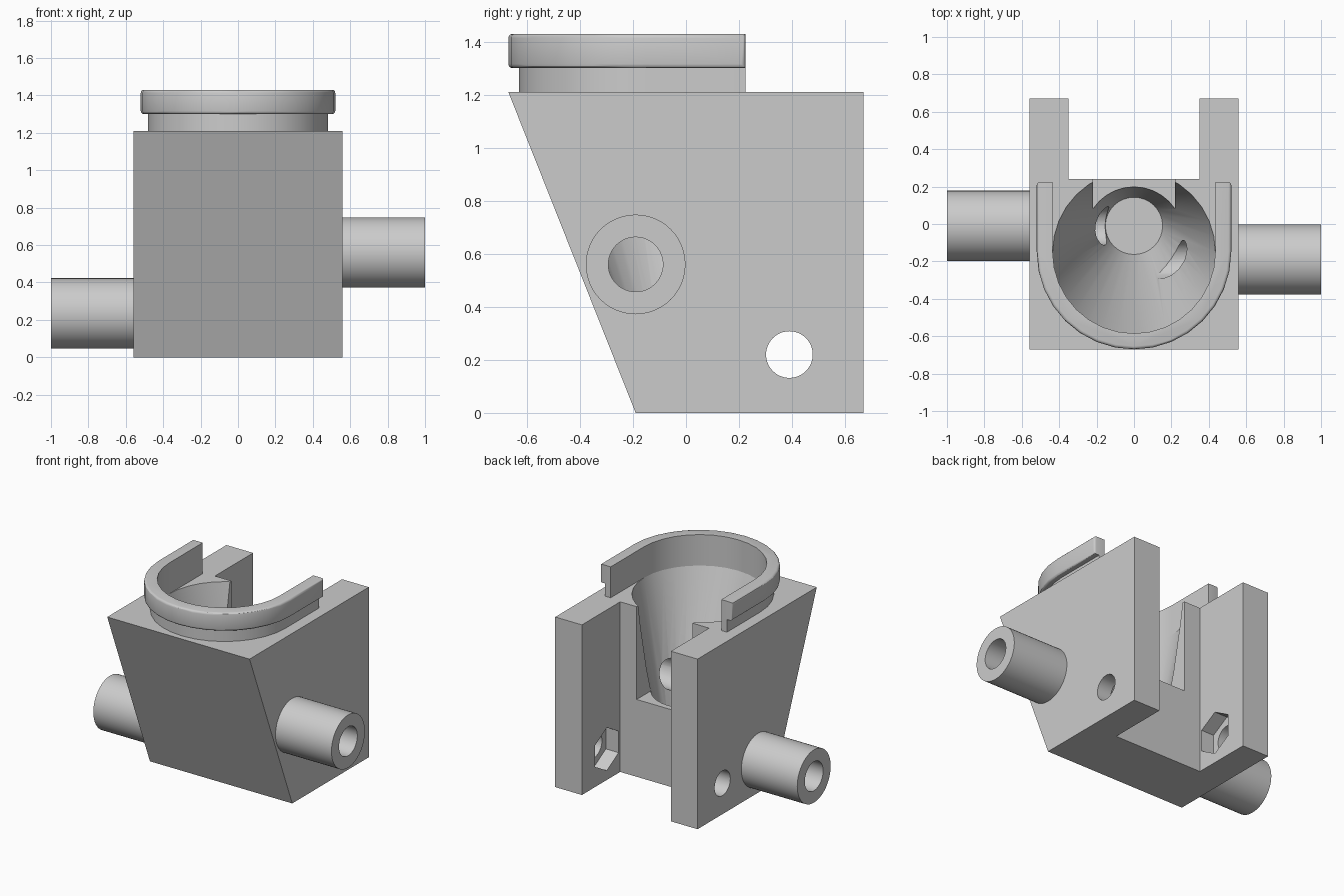
import bpy, bmesh, math
from mathutils import Vector

if "Cube" in bpy.data.objects:
    bpy.data.objects.remove(bpy.data.objects["Cube"], do_unlink=True)

grey = bpy.data.materials.new("light_grey")
grey.use_nodes = True
grey.diffuse_color = (0.6, 0.6, 0.6, 1)
grey.node_tree.nodes["Principled BSDF"].inputs["Base Color"].default_value = (0.6, 0.6, 0.6, 1)

HALF, TOP, BACK = 0.56, 1.21, 0.67
RING_Y, BORE = -0.15, 0.435


def prism(name, points, sweep, edit=None):
    """Extrude a flat outline along a vector."""
    bm = bmesh.new()
    face = bm.faces.new([bm.verts.new(p) for p in points])
    geom = bmesh.ops.extrude_face_region(bm, geom=[face])["geom"]
    end = [v for v in geom if isinstance(v, bmesh.types.BMVert)]
    bmesh.ops.translate(bm, verts=end, vec=Vector(sweep))
    if edit:
        edit(bm, end)
    bmesh.ops.recalc_face_normals(bm, faces=bm.faces[:])
    mesh = bpy.data.meshes.new(name)
    bm.to_mesh(mesh)
    bm.free()
    mesh.materials.append(grey)
    ob = bpy.data.objects.new(name, mesh)
    bpy.context.collection.objects.link(ob)
    return ob


def rod(name, x0, x1, y, z, r, sides=48):
    """Prism along x with a regular outline, one corner pointing up."""
    turns = [math.tau * i / sides for i in range(sides)]
    return prism(name, [(x0, y + r * math.sin(a), z + r * math.cos(a)) for a in turns],
                 (x1 - x0, 0, 0))


def box(name, x, y0, y1, z0, z1):
    return prism(name, [(-x, y0, z0), (x, y0, z0), (x, y1, z0), (-x, y1, z0)],
                 (0, 0, z1 - z0))


def cut(ob, cutters):
    for c in cutters:
        c.hide_render = True
        mod = ob.modifiers.new("cut", "BOOLEAN")
        mod.operation, mod.solver, mod.object = "DIFFERENCE", "EXACT", c
    bpy.context.view_layer.update()
    graph = bpy.context.evaluated_depsgraph_get()
    mesh = bpy.data.meshes.new_from_object(ob.evaluated_get(graph))
    ob.modifiers.clear()
    ob.data = mesh


def half_arc(r, steps=16):
    """U-shaped path open to the back."""
    arc = [(r * math.cos(a), RING_Y - r * math.sin(a))
           for a in (math.pi * i / steps for i in range(steps + 1))]
    return [(r, 0.225)] + arc + [(-r, 0.225)]


def u_ring(name, r, z0, z1, edit=None):
    outline = half_arc(r) + half_arc(BORE)[::-1]
    return prism(name, [(x, y, z0) for x, y in outline], (0, 0, z1 - z0), edit)


# Wedge-fronted block
body = prism("body", [(-HALF, -0.67, TOP), (-HALF, -0.19, 0), (-HALF, BACK, 0),
                      (-HALF, BACK, TOP)], (2 * HALF, 0, 0))

# Offset funnel: a round floor widening to the bore at the top
FLOOR, FLOOR_R, FLOOR_Y = 0.125, 0.153, -0.01


def flare(bm, end):
    grow = 1.03
    for v in end:
        ux, uy = v.co.x / FLOOR_R, (v.co.y - FLOOR_Y) / FLOOR_R
        r = FLOOR_R + (BORE - FLOOR_R) * grow
        v.co = (ux * r, FLOOR_Y + (RING_Y - FLOOR_Y) * grow + uy * r,
                FLOOR + (TOP - FLOOR) * grow)


funnel = prism("funnel_cutter",
               [(FLOOR_R * math.sin(math.tau * i / 32),
                 FLOOR_Y + FLOOR_R * math.cos(math.tau * i / 32), FLOOR) for i in range(32)],
               (0, 0, 1), flare)

# Cutters for the rear slot, notch, pipe bores, bolt hole and nut pockets
slot = box("slot_cutter", 0.35, 0.24, 0.8, -0.1, 1.4)
notch = box("notch_cutter", 0.22, 0.0, 0.3, 0.55, 1.4)
bore_left = rod("left_bore_cutter", 0, 1.1, -0.19, 0.56, 0.103)
bore_right = rod("right_bore_cutter", -1.1, 0, -0.01, 0.235, 0.103)
bolt = rod("bolt_cutter", -0.8, 0.8, 0.39, 0.22, 0.088)
nuts = rod("nut_cutter", -0.45, 0.45, 0.39, 0.22, 0.153, 6)
cutters = [funnel, slot, notch, bore_left, bore_right, bolt, nuts]
cut(body, cutters)

# Side pipes
pipe_left = rod("left_pipe", HALF - 0.01, 1, -0.19, 0.56, 0.188)
cut(pipe_left, [bore_left])
pipe_right = rod("right_pipe", -1, 0.01 - HALF, -0.01, 0.235, 0.188)
cut(pipe_right, [bore_right])


# Collar and rounded rim around the funnel mouth
def round_outside(bm, end):
    outer = {v for v in bm.verts
             if Vector((v.co.x, min(v.co.y - RING_Y, 0))).length > 0.5}
    edges = [e for e in bm.edges if set(e.verts) <= outer and
             (abs(e.verts[0].co.z - e.verts[1].co.z) < 0.01
              or min(v.co.y for v in e.verts) > 0.2)]
    bmesh.ops.bevel(bm, geom=edges, offset=0.016, segments=3, profile=0.5, affect="EDGES")


collar = u_ring("collar", 0.48, TOP, 1.3)
rim = u_ring("rim", 0.52, 1.3, 1.43, round_outside)

for c in cutters:
    bpy.data.objects.remove(c, do_unlink=True)

# Smooth the curved walls, keep the corners crisp
bpy.ops.object.select_all(action="DESELECT")
for ob in (body, pipe_left, pipe_right, collar, rim):
    ob.select_set(True)
bpy.context.view_layer.objects.active = body
bpy.ops.object.shade_smooth_by_angle(angle=math.radians(30))
